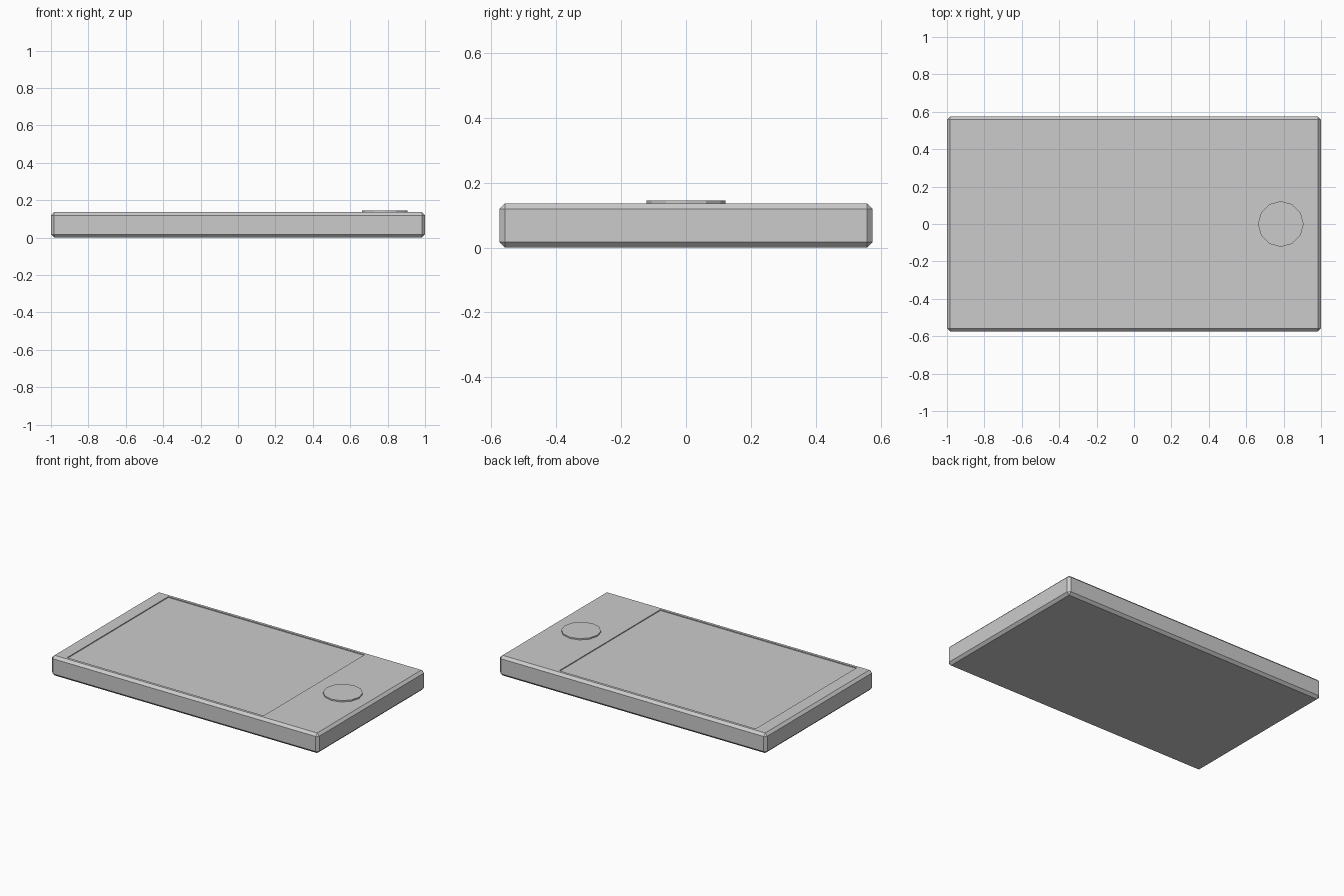
import bpy, bmesh
from mathutils import Matrix

if "Cube" in bpy.data.objects:
    bpy.data.objects.remove(bpy.data.objects["Cube"])

LENGTH, WIDTH, HEIGHT, CHAMFER = 2.0, 1.15, 0.136, 0.017
SCREEN_X, SCREEN_Y, SCREEN_DEPTH = (-0.90, 0.57), (-0.54, 0.54), 0.006


def finish(bm, name):
    bmesh.ops.recalc_face_normals(bm, faces=bm.faces[:])
    mesh = bpy.data.meshes.new(name)
    bm.to_mesh(mesh)
    bm.free()
    obj = bpy.data.objects.new(name, mesh)
    bpy.context.collection.objects.link(obj)
    return obj


# Chamfered slab body
bm = bmesh.new()
bmesh.ops.create_cube(bm, size=1, matrix=Matrix.Translation((0, 0, HEIGHT / 2))
                      @ Matrix.Diagonal((LENGTH, WIDTH, HEIGHT, 1)))
bmesh.ops.bevel(bm, geom=bm.edges[:], offset=CHAMFER, segments=1,
                affect='EDGES', profile=0.5)

# Shallow screen recess: inset the top face, fit it to the screen, then sink it
top = max(bm.faces, key=lambda f: f.calc_center_median().z)
bmesh.ops.inset_individual(bm, faces=[top], thickness=0.01)
for v in top.verts:
    v.co.x = SCREEN_X[v.co.x > 0]
    v.co.y = SCREEN_Y[v.co.y > 0]
bmesh.ops.inset_individual(bm, faces=[top], thickness=0.001)
for v in top.verts:
    v.co.x = SCREEN_X[v.co.x > 0]
    v.co.y = SCREEN_Y[v.co.y > 0]
    v.co.z -= SCREEN_DEPTH
finish(bm, "body")

# Round low-poly button, slightly proud of the body
bm = bmesh.new()
base, tip = HEIGHT - 0.01, 0.145
bmesh.ops.create_cone(bm, cap_ends=True, segments=12, radius1=0.122, radius2=0.122,
                      depth=tip - base,
                      matrix=Matrix.Translation((0.785, 0, (base + tip) / 2)))
finish(bm, "home_button")
